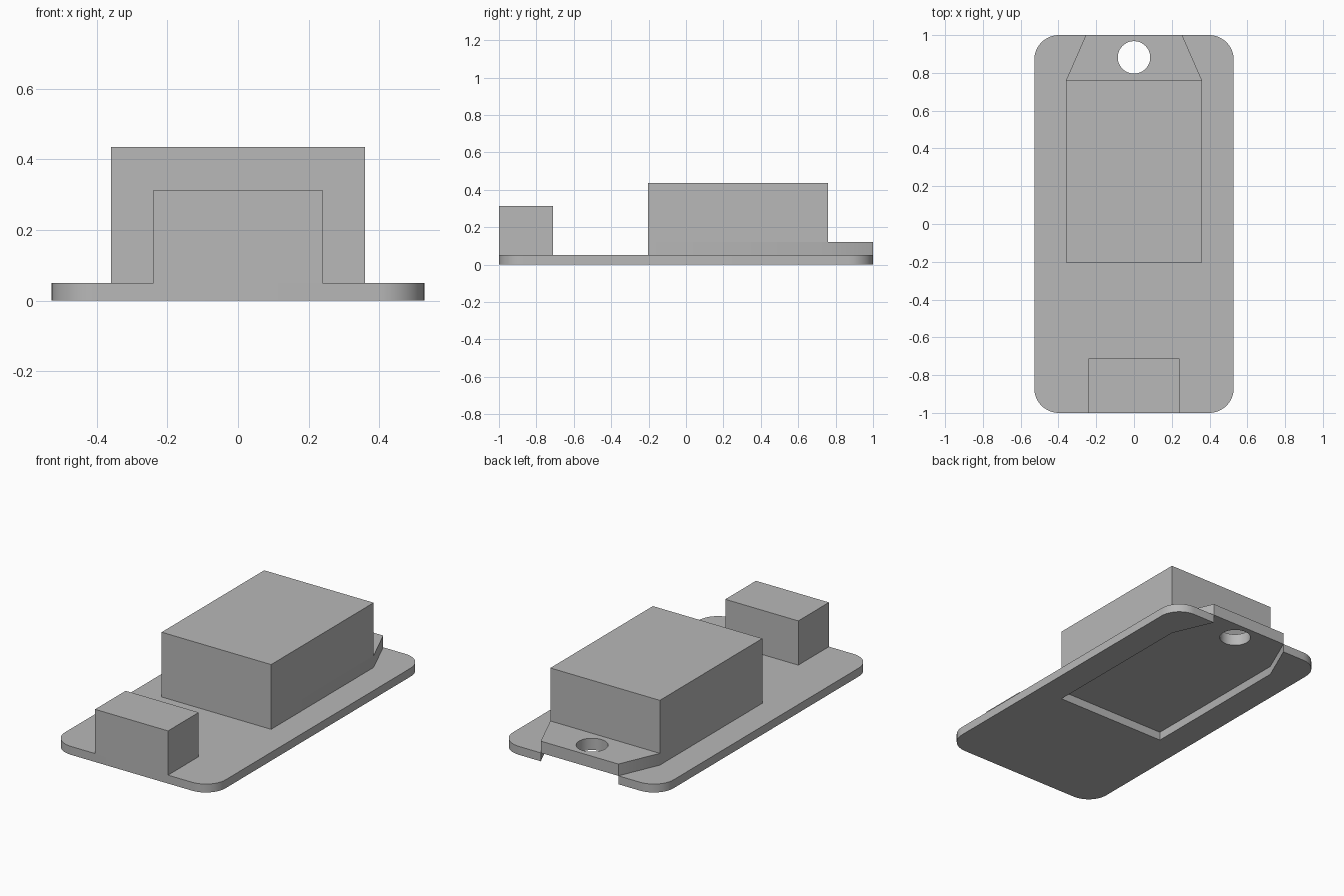
import bpy, bmesh, math
from math import radians, sin, cos

cube = bpy.data.objects.get("Cube")
if cube:
    bpy.data.objects.remove(cube, do_unlink=True)

grey = bpy.data.materials.new("plain grey")
grey.use_nodes = True
grey.diffuse_color = (0.48, 0.48, 0.48, 1)
grey.node_tree.nodes["Principled BSDF"].inputs["Base Color"].default_value = grey.diffuse_color

PLATE_TOP = 0.05
FLANGE_TOP = 0.12
BLOCK_TOP = 0.435
HALF_W = 0.528
BLOCK_W, BLOCK_FRONT, BLOCK_BACK = 0.36, -0.203, 0.76
TAB_W = 0.255


def finish(name, bm):
    """Turn a bmesh into a grey object with rounded parts shaded smooth."""
    bmesh.ops.recalc_face_normals(bm, faces=bm.faces[:])
    mesh = bpy.data.meshes.new(name)
    bm.to_mesh(mesh)
    bm.free()
    mesh.materials.append(grey)
    obj = bpy.data.objects.new(name, mesh)
    bpy.context.collection.objects.link(obj)
    return obj


def smooth(obj):
    bpy.ops.object.select_all(action='DESELECT')
    obj.select_set(True)
    bpy.context.view_layer.objects.active = obj
    bpy.ops.object.shade_smooth_by_angle(angle=radians(30))


def raise_faces(bm, faces, offset):
    """Extrude faces along an offset and return the moved faces."""
    geom = bmesh.ops.extrude_face_region(bm, geom=faces)["geom"]
    verts = [g for g in geom if isinstance(g, bmesh.types.BMVert)]
    bmesh.ops.translate(bm, verts=verts, vec=offset)
    return [g for g in geom if isinstance(g, bmesh.types.BMFace)]


def corner(sx, sy, radius=0.13, steps=12):
    """Rounded corner points, running from the end edge to the side edge."""
    arc = [radians(90 * (1 - i / steps)) for i in range(steps + 1)]
    return [(sx * (HALF_W - radius + radius * cos(a)),
             sy * (1 - radius + radius * sin(a))) for a in arc]


# Base plate: rounded outline with a notch under the housing
right_half = ([(BLOCK_W, BLOCK_FRONT), (BLOCK_W, BLOCK_BACK), (TAB_W, 1)]
              + corner(1, 1) + corner(1, -1)[::-1])
outline = right_half + [(-x, y) for x, y in reversed(right_half)]
bm = bmesh.new()
face = bm.faces.new([bm.verts.new((x, y, 0)) for x, y in outline])
raise_faces(bm, [face], (0, 0, PLATE_TOP))
smooth(finish("base_plate", bm))

# Housing: tall block with a low tapered tab behind it
bm = bmesh.new()
rows = [(BLOCK_W, BLOCK_FRONT), (BLOCK_W, BLOCK_BACK), (TAB_W, 1)]
pairs = [[bm.verts.new((s * x, y, PLATE_TOP)) for s in (-1, 1)] for x, y in rows]
floor = [bm.faces.new((a[0], a[1], b[1], b[0])) for a, b in zip(pairs, pairs[1:])]
tops = raise_faces(bm, floor, (0, 0, FLANGE_TOP - PLATE_TOP))
block_top = min(tops, key=lambda f: f.calc_center_median().y)
raise_faces(bm, [block_top], (0, 0, BLOCK_TOP - FLANGE_TOP))
housing = finish("housing", bm)

# Round hole through the tab
bm = bmesh.new()
bmesh.ops.create_cone(bm, cap_ends=True, segments=48, radius1=0.086, radius2=0.086, depth=0.3)
bmesh.ops.translate(bm, verts=bm.verts[:], vec=(0, 0.882, FLANGE_TOP))
cutter = finish("hole_cutter", bm)
cutter.hide_render = True
cut = housing.modifiers.new("hole", 'BOOLEAN')
cut.operation = 'DIFFERENCE'
cut.solver = 'EXACT'
cut.object = cutter
bpy.context.view_layer.objects.active = housing
bpy.ops.object.modifier_apply(modifier=cut.name)
bpy.data.objects.remove(cutter, do_unlink=True)
smooth(housing)

# Connector: box with a deep rectangular opening at the front
bm = bmesh.new()
bmesh.ops.create_cube(bm, size=1)
bmesh.ops.scale(bm, verts=bm.verts[:], vec=(0.48, 0.288, 0.263))
bmesh.ops.translate(bm, verts=bm.verts[:], vec=(0, -0.856, PLATE_TOP + 0.1315))
front = min(bm.faces, key=lambda f: f.calc_center_median().y)
bmesh.ops.inset_region(bm, faces=[front], thickness=0.023, use_even_offset=True)
raise_faces(bm, [front], (0, 0.265, 0))
finish("connector", bm)
